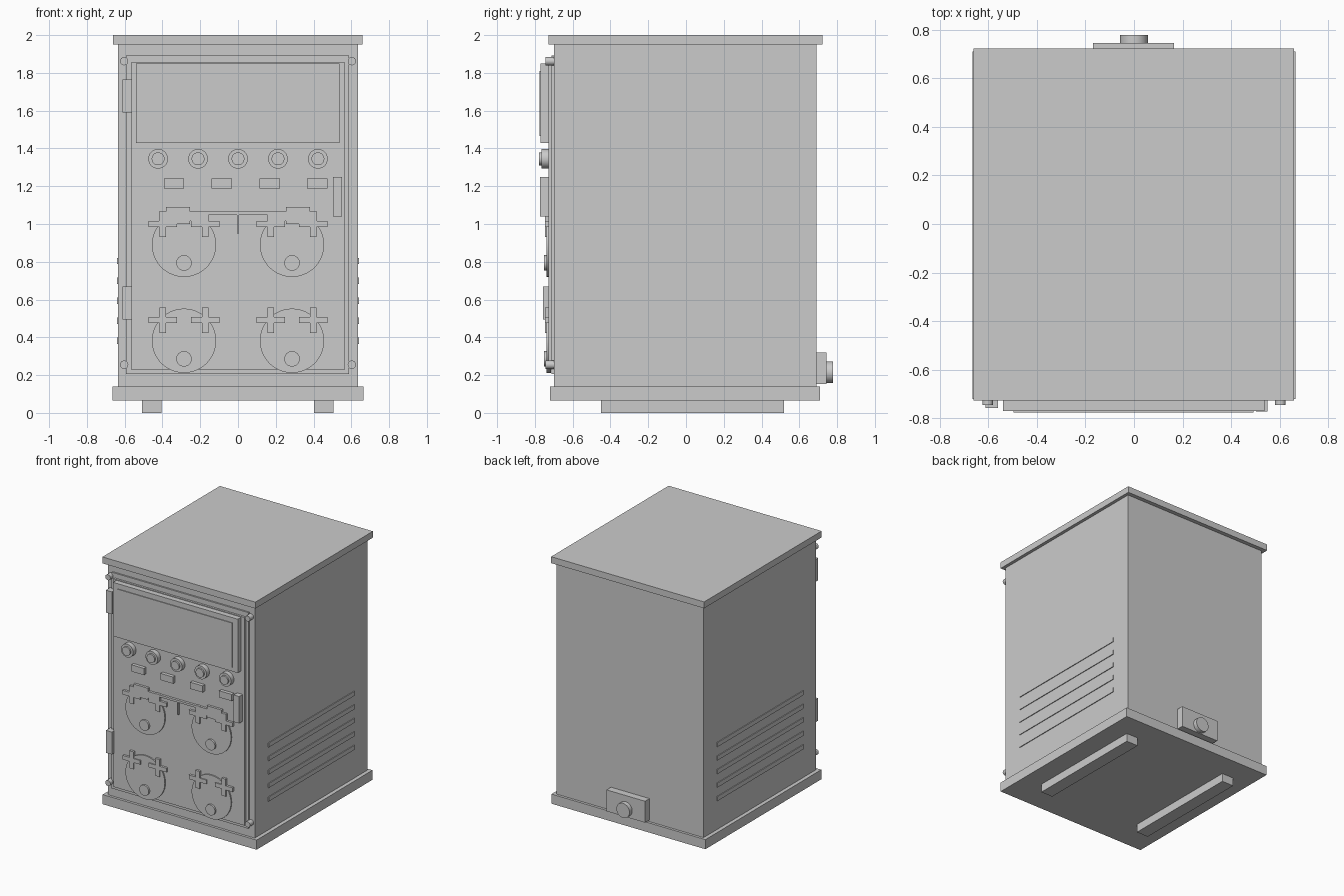
import bpy
from math import radians


def box(name, x0, x1, y0, y1, z0, z1):
    bpy.ops.mesh.primitive_cube_add(size=1, location=((x0 + x1) / 2, (y0 + y1) / 2, (z0 + z1) / 2))
    ob = bpy.context.object
    ob.name = name
    ob.scale = (x1 - x0, y1 - y0, z1 - z0)
    bpy.ops.object.transform_apply(location=False, rotation=False, scale=True)
    return ob


def disc(name, x, z, r, y0, y1, sides=48):
    # cylinder with its axis along y
    bpy.ops.mesh.primitive_cylinder_add(vertices=sides, radius=r, depth=y1 - y0,
                                        location=(x, (y0 + y1) / 2, z),
                                        rotation=(radians(90), 0, 0))
    ob = bpy.context.object
    ob.name = name
    bpy.ops.object.shade_smooth_by_angle(angle=radians(30))
    return ob


# Cabinet shell
box("body", -0.635, 0.635, -0.70, 0.69, 0.13, 1.96)
box("lid", -0.662, 0.66, -0.728, 0.722, 1.95, 2.0)
box("base", -0.665, 0.665, -0.72, 0.71, 0.065, 0.14)
box("left_foot", -0.508, -0.405, -0.45, 0.52, 0, 0.07)
box("right_foot", 0.402, 0.505, -0.45, 0.52, 0, 0.07)

# Door
box("door_frame", -0.593, 0.588, -0.712, -0.69, 0.205, 1.893)
box("door", -0.566, 0.566, -0.728, -0.70, 0.23, 1.855)
box("door_handle", 0.503, 0.55, -0.772, -0.72, 1.04, 1.25)
for i, (z0, z1) in enumerate(((0.495, 0.67), (1.59, 1.765))):
    box(f"hinge_{i}", -0.612, -0.56, -0.757, -0.70, z0, z1)
for x in (-0.603, 0.603):
    for z in (0.255, 1.862):
        disc("corner_bolt", x, z, 0.022, -0.745, -0.69, 24)

# Display
box("display_housing", -0.54, 0.537, -0.77, -0.72, 1.43, 1.85)
box("display_panel", -0.497, 0.493, -0.776, -0.76, 1.465, 1.81)

# Knobs and buttons
for i in range(5):
    x = (i - 2) * 0.2115
    disc("knob_ring", x, 1.345, 0.052, -0.765, -0.72, 32)
    disc("knob_cap", x, 1.345, 0.034, -0.777, -0.76, 32)
for x in (-0.339, -0.087, 0.169, 0.42):
    box("button", x - 0.054, x + 0.054, -0.755, -0.72, 1.188, 1.24)

# Round dials with a small hub and two cross-shaped marks each
for s in (-1, 1):
    for z in (0.382, 0.89):
        disc("dial", s * 0.286, z, 0.17, -0.738, -0.715, 64)
        disc("dial_hub", s * 0.286, z - 0.096, 0.041, -0.752, -0.73, 32)
        for dx in (-0.1125, 0.1125):
            x, cz = s * 0.286 + dx, z + 0.109
            box("cross_bar", x - 0.076, x + 0.076, -0.746, -0.72, cz - 0.016, cz + 0.016)
            box("cross_post", x - 0.018, x + 0.018, -0.746, -0.72, cz - 0.068, cz + 0.068)

    # Stepped connector above each upper dial
    xs = sorted((s * 0.418, s * 0.185))
    box("connector_block", *xs, -0.747, -0.72, 1.015, 1.065)
    xs = sorted((s * 0.38, s * 0.254))
    box("connector_top", *xs, -0.747, -0.72, 1.0, 1.09)

# Link bar joining the connectors, with its central pin
box("link_bar", -0.254, 0.254, -0.747, -0.72, 1.048, 1.065)
box("link_pin", -0.004, 0.004, -0.744, -0.72, 0.95, 1.05)

# Side vents
for s in (-1, 1):
    for i in range(5):
        z = 0.382 + i * 0.1055
        xs = sorted((s * 0.62, s * 0.641))
        box("vent_slat", *xs, -0.535, 0.525, z - 0.017, z + 0.017)

# Rear inlet
box("inlet_plate", -0.168, 0.165, 0.68, 0.745, 0.153, 0.32)
disc("inlet_socket", 0, 0.215, 0.057, 0.74, 0.778, 32)
